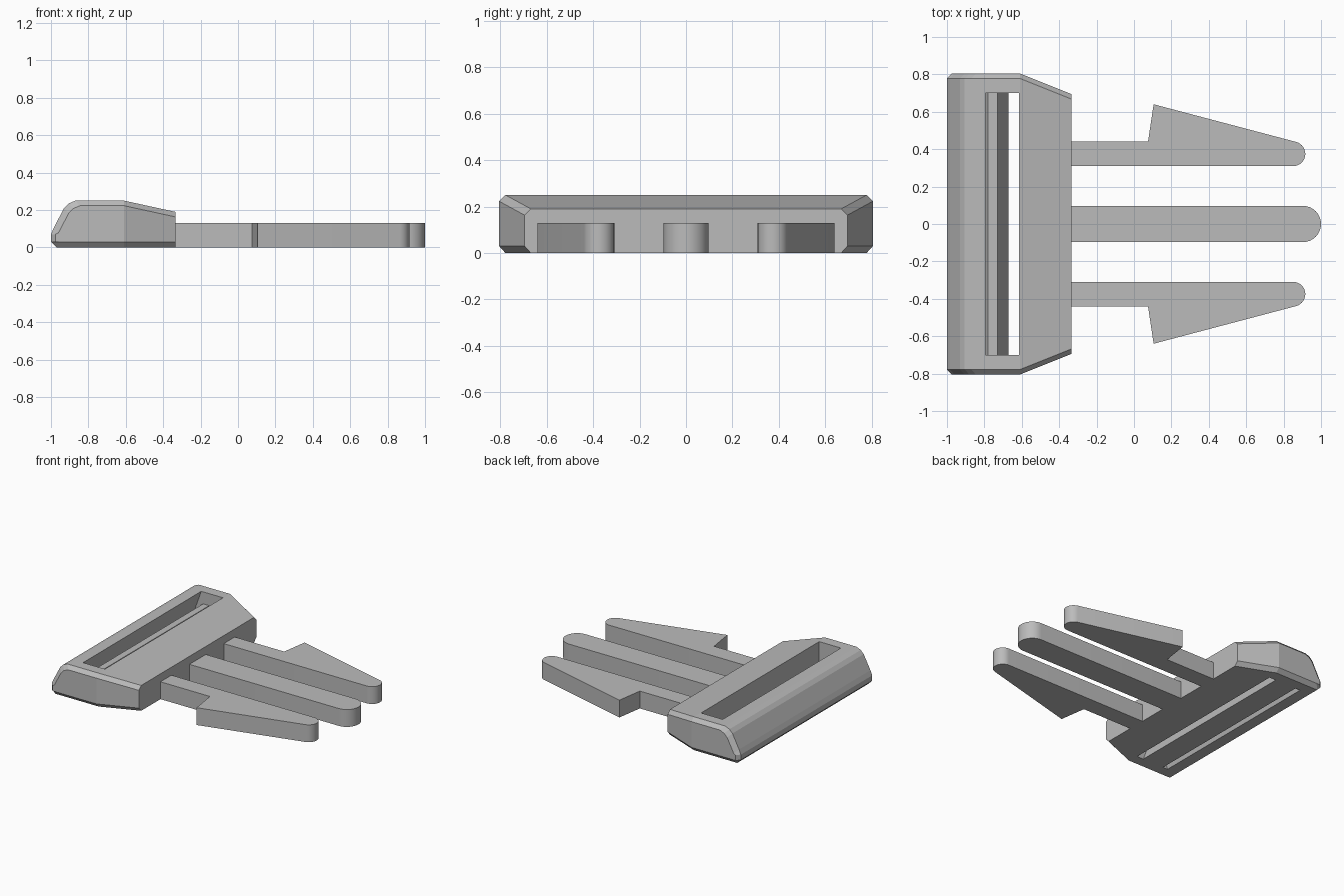
import bpy, bmesh, math

cube = bpy.data.objects.get("Cube")
if cube:
    bpy.data.objects.remove(cube, do_unlink=True)

grey = bpy.data.materials.new("plain grey plastic")
grey.use_nodes = True
COLOUR = (0.5, 0.5, 0.5, 1)
grey.diffuse_color = COLOUR
for node in grey.node_tree.nodes:
    if node.type == 'BSDF_PRINCIPLED':
        node.inputs["Base Color"].default_value = COLOUR


def finish(name, bm):
    bmesh.ops.recalc_face_normals(bm, faces=bm.faces)
    mesh = bpy.data.meshes.new(name)
    bm.to_mesh(mesh)
    bm.free()
    mesh.materials.append(grey)
    obj = bpy.data.objects.new(name, mesh)
    bpy.context.collection.objects.link(obj)
    return obj


def activate(obj):
    bpy.ops.object.select_all(action='DESELECT')
    obj.select_set(True)
    bpy.context.view_layer.objects.active = obj


def extrude(name, points, offset):
    """Closed outline of 3D points, pushed along an offset."""
    bm = bmesh.new()
    face = bm.faces.new([bm.verts.new(p) for p in points])
    moved = bmesh.ops.extrude_face_region(bm, geom=[face], use_keep_orig=True)
    verts = [g for g in moved["geom"] if isinstance(g, bmesh.types.BMVert)]
    bmesh.ops.translate(bm, vec=offset, verts=verts)
    return finish(name, bm)


# Body: side profile lofted across, chamfered and tapered at both ends
FRONT, BEND = -0.335, -0.61
profile = [(BEND, 0), (-0.97, 0), (-1, 0.03), (-1, 0.07), (-0.985, 0.105),
           (-0.93, 0.21), (-0.905, 0.235), (-0.87, 0.25), (BEND, 0.25),
           (FRONT, 0.19), (FRONT, 0)]
BEND_TOP = 8


def half_width(x):
    return 0.805 - max(0, x - BEND) * 0.4


def chamfered(x, z):
    return (x + 0.025 if x < -0.8 else x,
            z - 0.027 if z > 0.08 else max(z, 0.03))


bm = bmesh.new()
rings = []
for side, outer in ((-1, True), (-1, False), (1, False), (1, True)):
    ring = []
    for x, z in profile:
        width = half_width(x) - (0 if outer else 0.027)
        if outer:
            x, z = chamfered(x, z)
        ring.append(bm.verts.new((x, side * width, z)))
    rings.append(ring)
for a, b in zip(rings, rings[1:]):
    for i in range(len(a)):
        j = (i + 1) % len(a)
        bm.faces.new((a[i], a[j], b[j], b[i]))
for ring in (rings[0], rings[-1]):
    bm.faces.new(ring[:BEND_TOP + 1])
    bm.faces.new([ring[0]] + ring[BEND_TOP:])
body = finish("strap_body", bm)

# Strap slot: one opening on top that splits around a bar into two below
slot = [(-0.615, 0.3), (-0.777, 0.3), (-0.903, -0.05), (-0.865, -0.05),
        (-0.78, 0.16), (-0.73, 0.16), (-0.651, -0.05), (-0.615, -0.05)]
cutter = extrude("slot_cutter", [(x, -0.7, z) for x, z in slot], (0, 1.4, 0))
cutter.hide_render = True
cut = body.modifiers.new("slot", 'BOOLEAN')
cut.object = cutter
cut.operation = 'DIFFERENCE'
cut.solver = 'EXACT'
activate(body)
bpy.ops.object.modifier_apply(modifier=cut.name)
bpy.data.objects.remove(cutter, do_unlink=True)


def arc(cx, cy, radius, start, end, steps=16):
    angles = [math.radians(start + (end - start) * i / steps) for i in range(steps + 1)]
    return [(cx + radius * math.cos(a), cy + radius * math.sin(a)) for a in angles]


def prong(name, outline, side=1):
    obj = extrude(name, [(x, side * y, 0) for x, y in outline], (0, 0, 0.13))
    activate(obj)
    bpy.ops.object.shade_smooth_by_angle(angle=math.radians(25))


# Prongs: straight guide in the middle, a barbed clip on each side
ROOT = FRONT - 0.005
prong("centre_guide", [(ROOT, -0.097)] + arc(0.903, 0, 0.097, -90, 90) + [(ROOT, 0.097)])
clip = [(ROOT, 0.31)] + arc(0.85, 0.375, 0.066, -90, 76)
clip += [(0.105, 0.64), (0.075, 0.44), (ROOT, 0.44)]
prong("left_clip", clip, 1)
prong("right_clip", clip, -1)
